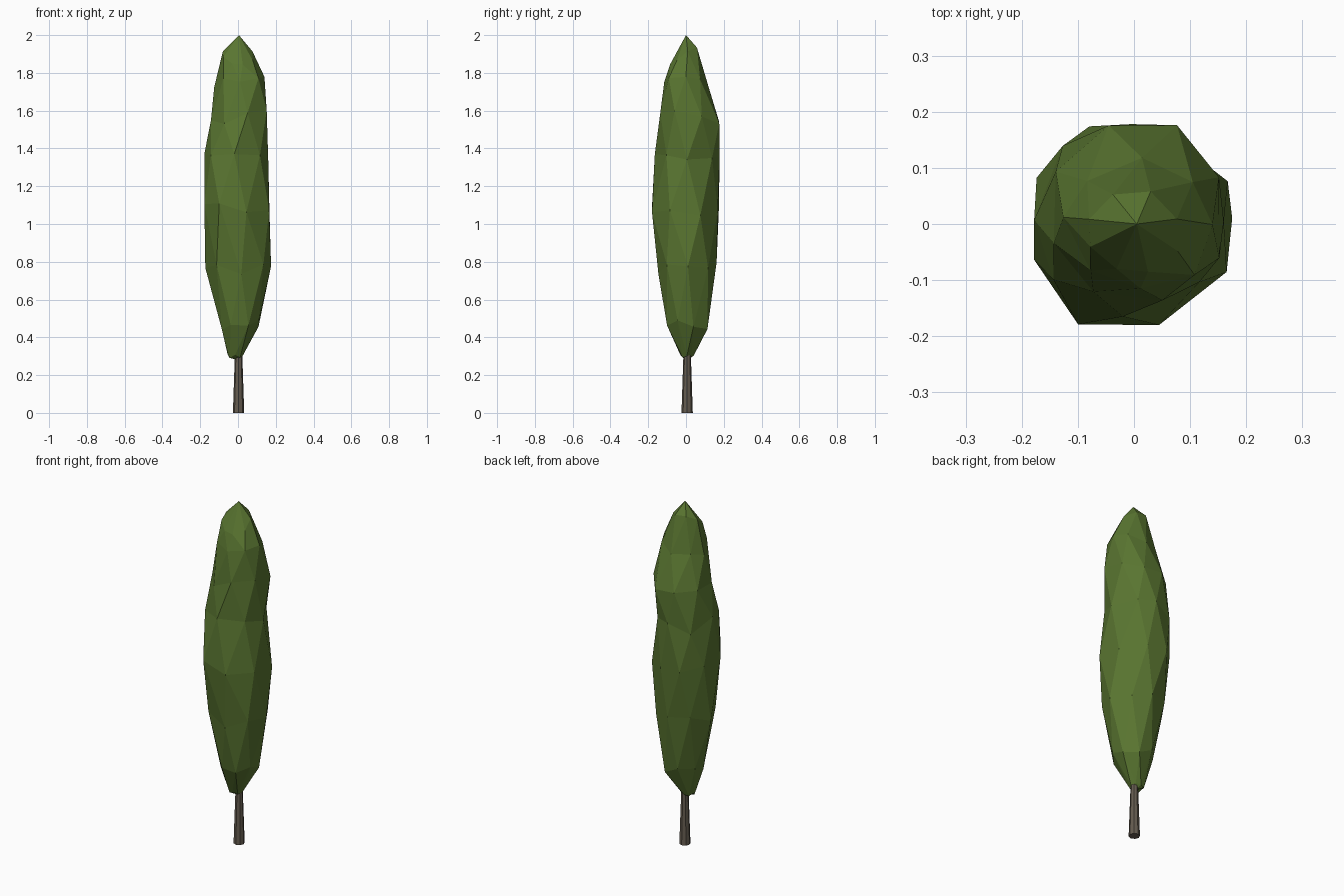
import bpy, bmesh, math, random

if "Cube" in bpy.data.objects:
    bpy.data.objects.remove(bpy.data.objects["Cube"], do_unlink=True)
random.seed(7)


def make_material(name, rgb):
    mat = bpy.data.materials.new(name)
    mat.use_nodes = True
    colour = (*rgb, 1)
    mat.diffuse_color = colour
    mat.node_tree.nodes["Principled BSDF"].inputs["Base Color"].default_value = colour
    return mat


def finish(bm, name, mat):
    bmesh.ops.recalc_face_normals(bm, faces=bm.faces)
    mesh = bpy.data.meshes.new(name)
    bm.to_mesh(mesh)
    bm.free()
    mesh.materials.append(mat)
    obj = bpy.data.objects.new(name, mesh)
    bpy.context.collection.objects.link(obj)
    return obj


def fit(values, low, high):
    """Spread the values so that they span low to high."""
    a, b = min(values), max(values)
    return [low + (v - a) / (b - a) * (high - low) for v in values]


leaf_green = make_material("leaf green", (0.1, 0.178, 0.03))
bark_brown = make_material("bark brown", (0.13, 0.107, 0.08))

# Trunk: tapered eight-sided post
bm = bmesh.new()
bmesh.ops.create_cone(bm, cap_ends=True, segments=8, radius1=0.03, radius2=0.018, depth=0.36)
bmesh.ops.translate(bm, verts=bm.verts, vec=(0.003, 0.006, 0.18))
finish(bm, "trunk", bark_brown)

# Foliage outline: height, left, right, front and back extents, and slope along y
outline = [
    (0.30, -0.055, 0.025, -0.03, 0.04, 0),
    (0.46, -0.09, 0.11, -0.1, 0.115, 0),
    (0.77, -0.173, 0.175, -0.146, 0.162, 0),
    (1.08, -0.178, 0.167, -0.18, 0.174, 0),
    (1.34, -0.178, 0.16, -0.165, 0.178, 0),
    (1.56, -0.143, 0.152, -0.136, 0.176, 0),
    (1.75, -0.126, 0.14, -0.115, 0.118, 0),
    (1.90, -0.08, 0.078, -0.085, 0.058, 0.6),
]
SIDES = 8

# Foliage: faceted rings, each turned half a step against the one below
bm = bmesh.new()
rings = []
for level, (z, x0, x1, y0, y1, slope) in enumerate(outline):
    rough = 0.01 if level in (0, len(outline) - 1) else 0.04
    points = []
    for i in range(SIDES):
        a = math.tau * (i + 0.5 * (level % 2)) / SIDES + random.uniform(-0.1, 0.1)
        r = random.uniform(0.93, 1.05)
        points.append((r * math.cos(a), r * math.sin(a)))
    xs = fit([p[0] for p in points], x0, x1)
    ys = fit([p[1] for p in points], y0, y1)
    rings.append([bm.verts.new((x, y, z + slope * y + random.uniform(-rough, rough)))
                  for x, y in zip(xs, ys)])

for level, (low, high) in enumerate(zip(rings, rings[1:])):
    for i in range(SIDES):
        j = (i + 1) % SIDES
        if level % 2:
            bm.faces.new((low[i], high[j], high[i]))
            bm.faces.new((low[i], low[j], high[j]))
        else:
            bm.faces.new((low[i], low[j], high[i]))
            bm.faces.new((low[j], high[j], high[i]))

# Pointed crown and closed underside
tip = bm.verts.new((0.005, 0.0, 2.0))
base = bm.verts.new((0, 0.005, 0.28))
for ring, end in ((rings[0], base), (rings[-1], tip)):
    for i in range(SIDES):
        bm.faces.new((ring[i], ring[(i + 1) % SIDES], end))
finish(bm, "foliage", leaf_green)
